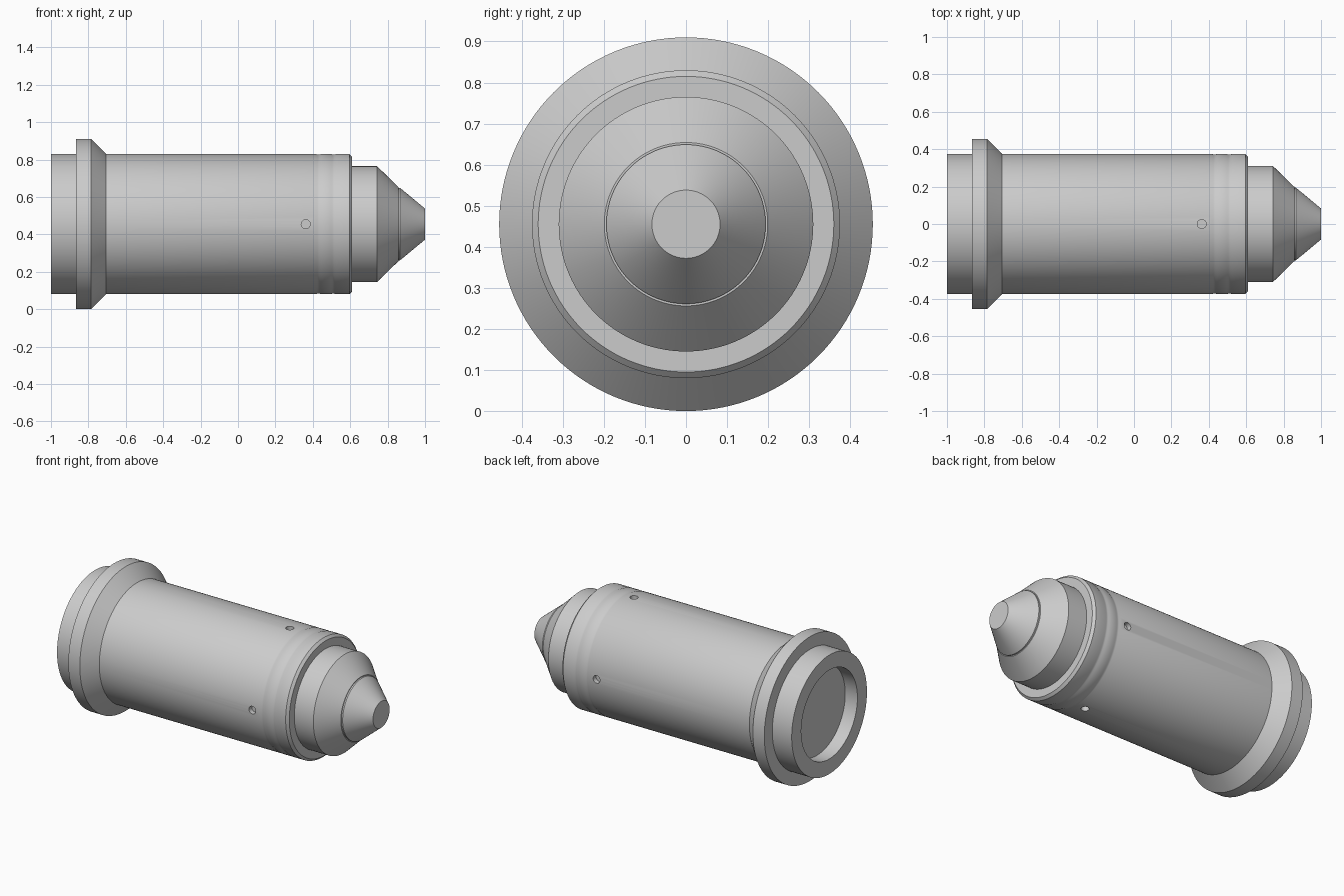
import bpy, bmesh, math
from mathutils import Matrix, Vector

cube = bpy.data.objects.get("Cube")
if cube:
    bpy.data.objects.remove(cube, do_unlink=True)

AXIS_Z = 0.455
BODY_R = 0.375

grey = bpy.data.materials.new("plain grey metal")
grey.use_nodes = True
grey.diffuse_color = (0.6, 0.6, 0.6, 1)
grey.node_tree.nodes["Principled BSDF"].inputs["Base Color"].default_value = grey.diffuse_color


def make_object(name, bm):
    bmesh.ops.recalc_face_normals(bm, faces=bm.faces)
    mesh = bpy.data.meshes.new(name)
    bm.to_mesh(mesh)
    bm.free()
    mesh.materials.append(grey)
    obj = bpy.data.objects.new(name, mesh)
    bpy.context.collection.objects.link(obj)
    return obj


def turned(name, profile, steps=128):
    """Spin an (x, radius) profile about the long axis and cap both ends."""
    bm = bmesh.new()
    rings = []
    for x, r in profile:
        ring = []
        for i in range(steps):
            a = math.tau * i / steps
            ring.append(bm.verts.new((x, r * math.cos(a), AXIS_Z + r * math.sin(a))))
        rings.append(ring)
    for a, b in zip(rings, rings[1:]):
        for i in range(steps):
            j = (i + 1) % steps
            bm.faces.new((a[i], a[j], b[j], b[i]))
    bm.faces.new(rings[0])
    bm.faces.new(rings[-1])
    return make_object(name, bm)


def groove(x, width=0.03, depth=0.003):
    return [(x, BODY_R), (x + width * 0.3, BODY_R - depth),
            (x + width * 0.7, BODY_R - depth), (x + width, BODY_R)]


# Casing: rear recess, flange with sloped shoulder, grooved barrel
casing = turned("casing", [
    (-0.915, 0.27), (-0.915, 0.28), (-1, 0.28), (-1, BODY_R),
    (-0.865, BODY_R), (-0.865, 0.455), (-0.785, 0.455), (-0.705, BODY_R),
    *groove(0.415), *groove(0.495),
    (0.595, BODY_R), (0.61, 0.36), (0.61, 0.25)])

# Nose: short cylinder and two cones separated by a small step
nose = turned("nose", [
    (0.58, 0.31), (0.743, 0.31), (0.857, 0.199), (0.857, 0.194),
    (0.866, 0.194), (1, 0.083)])

# Four shallow holes around the barrel
bm = bmesh.new()
for k in range(4):
    turn = Matrix.Rotation(k * math.pi / 2, 4, "X")
    place = Matrix.Translation((0.362, 0, AXIS_Z)) @ turn @ Matrix.Translation((0, 0, BODY_R))
    bmesh.ops.create_cone(bm, cap_ends=True, segments=24, radius1=0.024,
                          radius2=0.024, depth=0.06, matrix=place)
cutter = make_object("hole_cutter", bm)
cutter.hide_render = True

cut = casing.modifiers.new("holes", "BOOLEAN")
cut.operation = "DIFFERENCE"
cut.object = cutter
cut.solver = "EXACT"
bpy.context.view_layer.objects.active = casing
casing.select_set(True)
bpy.ops.object.modifier_apply(modifier=cut.name)
bpy.data.objects.remove(cutter, do_unlink=True)

# Smooth round walls, sharp rims
bpy.ops.object.select_all(action="DESELECT")
for obj in (casing, nose):
    obj.select_set(True)
bpy.context.view_layer.objects.active = casing
bpy.ops.object.shade_smooth_by_angle(angle=math.radians(25))
